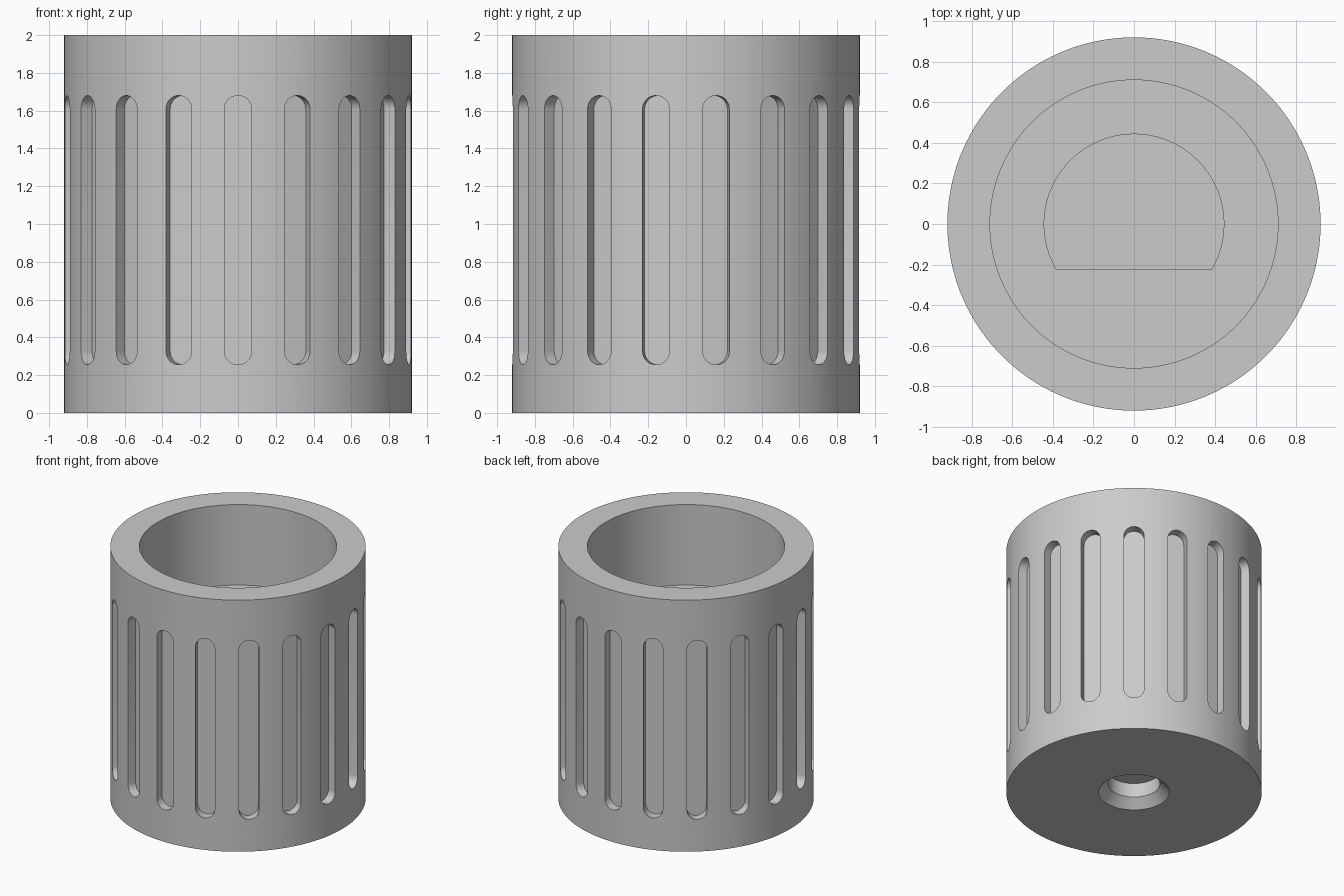
import bpy, bmesh, math
from mathutils import Matrix, Vector

if "Cube" in bpy.data.objects:
    bpy.data.objects.remove(bpy.data.objects["Cube"])

R, H = 0.92, 2.0                 # outer radius and height
SLOTS, SLOT_W, SLOT_DEPTH = 18, 0.145, 0.07
SLOT_Z0, SLOT_Z1 = 0.255, 1.68

grey = bpy.data.materials.new("light grey")
grey.diffuse_color = (0.6, 0.6, 0.6, 1)
grey.use_nodes = True
grey.node_tree.nodes["Principled BSDF"].inputs["Base Color"].default_value = grey.diffuse_color


def to_object(name, bm):
    bmesh.ops.recalc_face_normals(bm, faces=bm.faces)
    mesh = bpy.data.meshes.new(name)
    bm.to_mesh(mesh)
    bm.free()
    mesh.materials.append(grey)
    obj = bpy.data.objects.new(name, mesh)
    bpy.context.collection.objects.link(obj)
    return obj


def lathe(name, profile, steps):
    bm = bmesh.new()
    vs = [bm.verts.new((r, 0, z)) for r, z in profile]
    es = [bm.edges.new(p) for p in zip(vs, vs[1:])]
    bmesh.ops.spin(bm, geom=vs + es, cent=(0, 0, 0), axis=(0, 0, 1),
                   angle=math.tau, steps=steps)
    bmesh.ops.remove_doubles(bm, verts=bm.verts, dist=1e-5)
    return to_object(name, bm)


def add_prism(bm, outline, direction):
    face = bm.faces.new([bm.verts.new(p) for p in outline])
    new = bmesh.ops.extrude_face_region(bm, geom=[face], use_keep_orig=True)["geom"]
    bmesh.ops.translate(bm, vec=direction,
                        verts=[g for g in new if isinstance(g, bmesh.types.BMVert)])


def cut(target, cutter):
    mod = target.modifiers.new("cut", "BOOLEAN")
    mod.operation, mod.solver, mod.object = "DIFFERENCE", "EXACT", cutter
    bpy.context.view_layer.objects.active = target
    bpy.ops.object.modifier_apply(modifier=mod.name)
    bpy.data.objects.remove(cutter)


# Knob body: chamfered dimple below, grip wall, round cavity above
knob = lathe("knob_body", [
    (0, 0.18), (0.187, 0.18), (0.187, 0.068), (0.255, 0), (R, 0),
    (R, H), (0.71, H), (0.71, 1.36), (0, 1.36)], 180)

# D-shaped shaft socket in the cavity floor
bm = bmesh.new()
a0 = math.asin(-0.225 / 0.443)
outline = []
for i in range(65):
    a = a0 + (math.pi - 2 * a0) * i / 64
    outline.append((0.443 * math.cos(a), 0.443 * math.sin(a), 0.37))
add_prism(bm, outline, Vector((0, 0, 1.2)))
cut(knob, to_object("socket_cutter", bm))

# Rounded grip slots around the wall
bm = bmesh.new()
r = SLOT_W / 2
stadium = []
for z, start in ((SLOT_Z1 - r, 0), (SLOT_Z0 + r, math.pi)):
    for i in range(17):
        a = start + math.pi * i / 16
        stadium.append(Vector((r * math.cos(a), -(R - SLOT_DEPTH), z + r * math.sin(a))))
for k in range(SLOTS):
    turn = Matrix.Rotation(math.tau * k / SLOTS, 3, "Z")
    add_prism(bm, [turn @ p for p in stadium], turn @ Vector((0, -0.2, 0)))
cut(knob, to_object("slot_cutter", bm))

# Smooth round walls, sharp rims
bpy.ops.object.select_all(action="DESELECT")
knob.select_set(True)
bpy.context.view_layer.objects.active = knob
bpy.ops.object.shade_smooth_by_angle(angle=math.radians(30))
